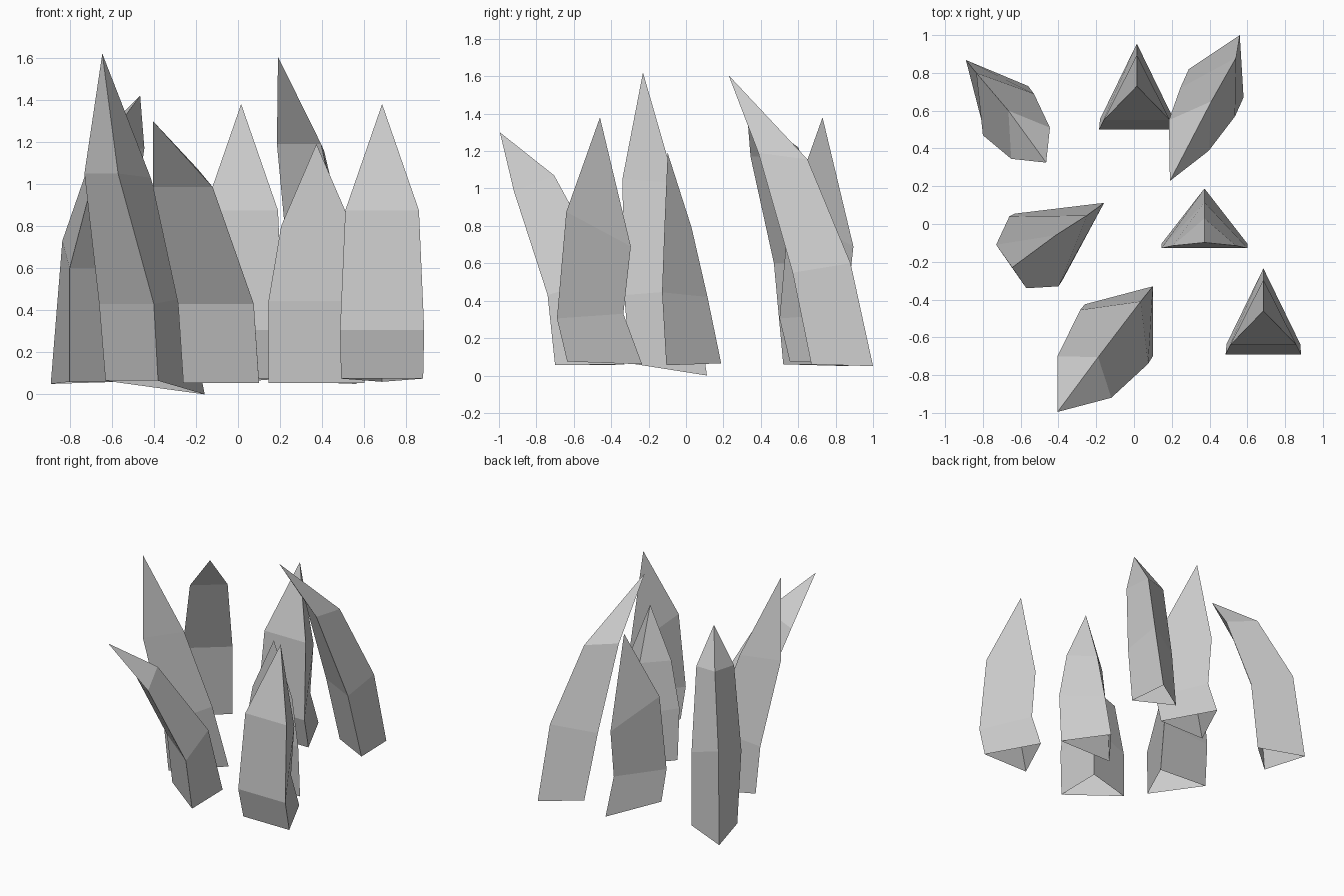
import bpy, bmesh


def make_blade(name, rings, tip):
    """Three-sided blade, open at the base; each ring is three corners."""
    bm = bmesh.new()
    loops = [[bm.verts.new(p) for p in ring] for ring in rings]
    top = bm.verts.new(tip)
    for low, high in zip(loops, loops[1:]):
        for i in range(3):
            j = (i + 1) % 3
            bm.faces.new((low[i], low[j], high[j], high[i]))
    for i in range(3):
        bm.faces.new((loops[-1][i], loops[-1][(i + 1) % 3], top))
    bmesh.ops.recalc_face_normals(bm, faces=bm.faces)
    mesh = bpy.data.meshes.new(name)
    bm.to_mesh(mesh)
    bm.free()
    obj = bpy.data.objects.new(name, mesh)
    bpy.context.collection.objects.link(obj)
    return obj


def upright_blade(name, x, y, profile, tip):
    """Mirror-symmetric blade: half width, front y, front z, back y, back z."""
    rings = [[(x - w, y + fy, fz), (x + w, y + fy, fz), (x, y + by, bz)]
             for w, fy, fz, by, bz in profile]
    return make_blade(name, rings, (x, y + tip[0], tip[1]))


def leaning_blade(name, levels, tip):
    """Curved blade: two edge corners at a shared height, plus the back ridge."""
    rings = [[(*p, z), (*q, z), ridge] for p, q, z, ridge in levels]
    return make_blade(name, rings, tip)


# Two matching upright blades
tall = [(0.195, -0.635, 0.075, -0.235, 0.06),
        (0.20, -0.69, 0.305, -0.335, 0.33),
        (0.175, -0.64, 0.875, -0.295, 0.69)]
upright_blade("right_upright_blade", 0.685, 0, tall, (-0.46, 1.38))
upright_blade("back_upright_blade", 0.015, 1.19, tall, (-0.46, 1.38))

# Short blade
short = [(0.228, -0.105, 0.055, 0.188, 0.065),
         (0.228, -0.128, 0.445, 0.115, 0.42),
         (0.168, -0.115, 0.80, 0.03, 0.79)]
upright_blade("short_blade", 0.373, 0, short, (-0.098, 1.19))

# Leaning blades
leaning_blade("back_right_blade", [
    ((0.58, 0.67), (0.29, 0.82), 0.06, (0.56, 1.0, 0.05)),
    ((0.535, 0.57), (0.245, 0.72), 0.55, (0.54, 0.88, 0.60)),
    ((0.395, 0.387), (0.185, 0.55), 1.19, (0.41, 0.65, 1.155))],
    (0.19, 0.228, 1.605))
leaning_blade("front_blade", [
    ((0.10, -0.70), (-0.26, -0.425), 0.055, (0.10, -0.33, 0.06)),
    ((0.075, -0.74), (-0.285, -0.455), 0.43, (0.035, -0.41, 0.53)),
    ((-0.12, -0.92), (-0.405, -0.70), 0.985, (-0.19, -0.705, 1.07))],
    (-0.405, -0.995, 1.30))
leaning_blade("back_left_blade", [
    ((-0.56, 0.73), (-0.80, 0.47 + 0.05), 0.06, (-0.89, 0.868, 0.05)),
    ((-0.53, 0.69), (-0.80, 0.47), 0.60, (-0.835, 0.80, 0.73)),
    ((-0.445, 0.51), (-0.65, 0.345), 1.17, (-0.665, 0.60, 1.22))],
    (-0.465, 0.325, 1.42))
leaning_blade("left_blade", [
    ((-0.38, -0.30), (-0.63, 0.055), 0.065, (-0.158, 0.112, 0.0)),
    ((-0.40, -0.33), (-0.66, 0.04), 0.43, (-0.25, 0.045, 0.46)),
    ((-0.57, -0.34), (-0.73, -0.11), 1.05, (-0.415, -0.06, 1.03))],
    (-0.645, -0.23, 1.62))
